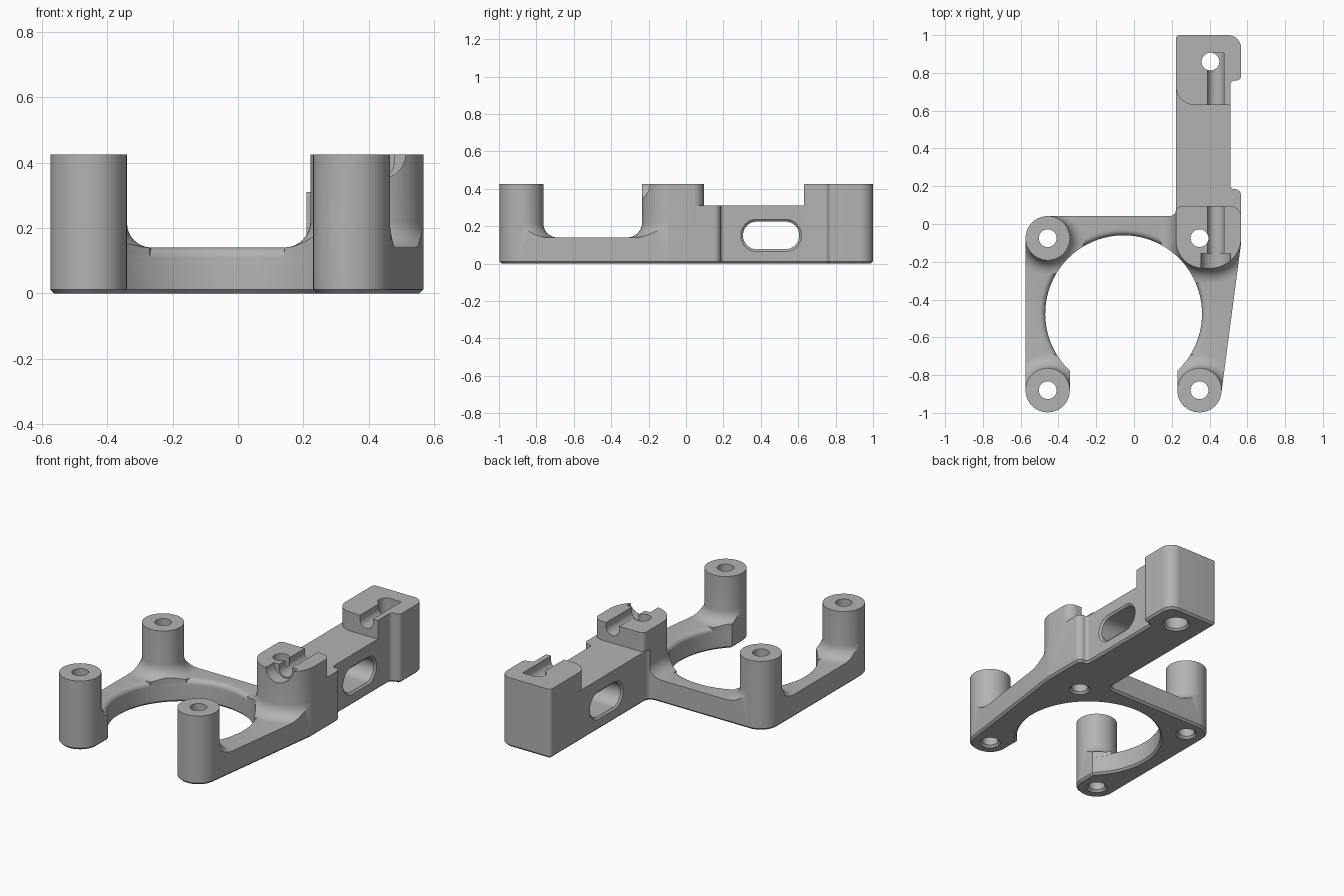
import bpy, bmesh
from math import sin, cos, tan, pi, sqrt, radians
from mathutils import Vector

cube = bpy.data.objects.get("Cube")
if cube:
    bpy.data.objects.remove(cube, do_unlink=True)

TOP, DECK, ARM = 0.425, 0.14, 0.31
RING, RING_R = (-0.055, -0.475), 0.415
POST_R, HOLE_R = 0.117, 0.047
POSTS = [(-0.457, -0.075), (-0.457, -0.88), (0.347, -0.88)]


def circle(c, r, n=64):
    return [Vector((c[0] + r * cos(2 * pi * i / n), c[1] + r * sin(2 * pi * i / n))) for i in range(n)]


def rounded(corners, steps=14):
    """Counterclockwise outline from (x, y, radius) corners."""
    out, n = [], len(corners)
    for i, (x, y, r) in enumerate(corners):
        p = Vector((x, y))
        if r == 0:
            out.append(p)
            continue
        a = (Vector(corners[i - 1][:2]) - p).normalized()
        b = (Vector(corners[(i + 1) % n][:2]) - p).normalized()
        half = a.angle(b) / 2
        centre = p + (a + b).normalized() * (r / sin(half))
        start = p + a * (r / tan(half)) - centre
        end = p + b * (r / tan(half)) - centre
        sweep = start.angle(end)
        for k in range(steps + 1):
            t = k / steps
            out.append(centre + (start * sin((1 - t) * sweep) + end * sin(t * sweep)) / sin(sweep))
    return out


def offset(pts, d):
    """Move a counterclockwise outline outward by d."""
    out, n = [], len(pts)
    for i, p in enumerate(pts):
        e1 = (p - pts[i - 1]).normalized()
        e2 = (pts[(i + 1) % n] - p).normalized()
        n1, n2 = Vector((e1.y, -e1.x)), Vector((e2.y, -e2.x))
        out.append(p + (n1 + n2) * (d / (1 + n1.dot(n2))))
    return out


def loft(name, rings, axis="z"):
    """Closed solid through rings of (outline, height) along an axis."""
    place = {"z": lambda u, v, w: (u, v, w), "x": lambda u, v, w: (w, u, v),
             "y": lambda u, v, w: (u, w, v)}[axis]
    bm = bmesh.new()
    loops = [[bm.verts.new(place(p.x, p.y, w)) for p in pts] for pts, w in rings]
    n = len(loops[0])
    for lo, hi in zip(loops, loops[1:]):
        for i in range(n):
            j = (i + 1) % n
            bm.faces.new((lo[i], lo[j], hi[j], hi[i]))
    bm.faces.new(loops[0][::-1])
    bm.faces.new(loops[-1])
    bmesh.ops.recalc_face_normals(bm, faces=bm.faces)
    mesh = bpy.data.meshes.new(name)
    bm.to_mesh(mesh)
    bm.free()
    ob = bpy.data.objects.new(name, mesh)
    bpy.context.collection.objects.link(ob)
    return ob


def combine(target, tool, operation):
    """Apply a boolean and discard the tool."""
    tool.hide_render = True
    mod = target.modifiers.new("join", "BOOLEAN")
    mod.operation, mod.solver, mod.object = operation, "EXACT", tool
    bpy.context.view_layer.objects.active = target
    bpy.ops.object.modifier_apply(modifier=mod.name)
    bpy.data.objects.remove(tool, do_unlink=True)


def flared(name, outline, r):
    """Upright column with a concave fillet where it meets the deck."""
    rings = [(offset(outline, r), DECK - 0.025)]
    for k in range(9):
        a = pi / 2 * k / 8
        rings.append((offset(outline, r * (1 - sin(a))), DECK + r * (1 - cos(a))))
    rings.append((outline, 0.5))
    return loft(name, rings)


def box(x0, x1, y0, y1):
    return rounded([(x0, y0, 0), (x1, y0, 0), (x1, y1, 0), (x0, y1, 0)])


# Plan outline of the whole bracket: open ring frame plus arm
arc_end = math_a = math_b = None
horn_dx = 0.285
drop = -sqrt(RING_R ** 2 - horn_dx ** 2)
a0 = Vector((1, 0)).angle_signed(Vector((horn_dx, drop)))
a0 = -abs(a0)
a1 = pi - a0
inner = [(RING[0] + RING_R * cos(a1 + (a0 - a1) * k / 90),
          RING[1] + RING_R * sin(a1 + (a0 - a1) * k / 90), 0) for k in range(91)]
outline = rounded([
    (0.23, -0.997, 0.115), (0.449, -0.997, 0.115), (0.567, -0.1, 0.05),
    (0.567, 0.185, 0.035), (0.51, 0.185, 0.02), (0.51, 0.76, 0.025),
    (0.567, 0.76, 0.025), (0.567, 1.0, 0.07), (0.222, 1.0, 0.02),
    (0.222, 0.042, 0.035), (-0.574, 0.042, 0.117),
    (-0.574, -0.997, 0.116), (-0.34, -0.997, 0.116)] + inner)
bracket = loft("bracket", [(offset(outline, -0.012), 0), (outline, 0.012), (outline, TOP)])

# Height envelope: deck with a rounded inner rim
envelope = loft("envelope", [(box(-0.8, 0.8, -1.2, 1.25), -0.1), (box(-0.8, 0.8, -1.2, 1.25), DECK)])
rim = 0.03
bowl = [(circle(RING, RING_R - 0.02, 96), -0.2), (circle(RING, RING_R - 0.02, 96), DECK - rim - 0.01)]
for k in range(8):
    a = pi / 2 * k / 7
    bowl.append((circle(RING, RING_R + rim * (1 - cos(a)), 96), DECK - rim + rim * sin(a)))
bowl.append((circle(RING, RING_R + rim, 96), 0.3))
combine(envelope, loft("rim_cutter", bowl), "DIFFERENCE")

# Arm and its two raised clamp blocks
combine(envelope, loft("arm", [(box(0.2, 0.7, 0.05, 1.2), 0.02), (box(0.2, 0.7, 0.05, 1.2), ARM)]), "UNION")
near = rounded([(0.2215, -0.235, 0.148), (0.568, -0.235, 0.165), (0.568, 0.095, 0.06), (0.2215, 0.095, 0.03)])
combine(envelope, flared("near_block", near, 0.08), "UNION")
far = rounded([(0.2215, 0.63, 0.1), (0.7, 0.63, 0), (0.7, 1.1, 0), (0.2215, 1.1, 0)])
combine(envelope, loft("far_block", [(far, 0.05), (far, 0.5)]), "UNION")

# Posts
for c in POSTS:
    combine(envelope, flared("post", circle(c, POST_R + 0.0005), 0.075), "UNION")
combine(bracket, envelope, "INTERSECT")

# Screw holes, chamfered underneath
for c in POSTS + [(0.347, -0.075)]:
    combine(bracket, loft("hole_cutter", [
        (circle(c, 0.062, 40), -0.002), (circle(c, HOLE_R, 40), 0.013), (circle(c, HOLE_R, 40), 0.6)]), "DIFFERENCE")
c = (0.405, 0.86)
combine(bracket, loft("deep_hole_cutter", [
    (circle(c, 0.08, 40), -0.002), (circle(c, 0.068, 40), 0.012), (circle(c, 0.068, 40), 0.1),
    (circle(c, HOLE_R, 40), 0.101), (circle(c, HOLE_R, 40), 0.6)]), "DIFFERENCE")

# Long opening through the arm, with chamfered rims
slot = rounded([(0.305, 0.077, 0.073), (0.605, 0.077, 0.073), (0.605, 0.225, 0.073), (0.305, 0.225, 0.073)])
wide = offset(slot, 0.012)
combine(bracket, loft("slot_cutter", [(wide, 0.1), (wide, 0.222), (slot, 0.232), (slot, 0.5),
                                      (wide, 0.51), (wide, 0.6)], "x"), "DIFFERENCE")


# Round-bottomed rod grooves in the block tops, and the wider head recess
def groove(x, half, bottom, y0, y1):
    r = half * 0.98
    u = rounded([(x - half, bottom, r), (x + half, bottom, r), (x + half, 0.6, 0), (x - half, 0.6, 0)])
    combine(bracket, loft("groove_cutter", [(u, y0), (u, y1)], "y"), "DIFFERENCE")


groove(0.433, 0.044, 0.356, 0.55, 0.905)
groove(0.433, 0.044, 0.356, -0.17, 0.2)
groove(0.433, 0.079, 0.35, -0.4, -0.156)

# Single grey finish, smooth with sharp edges kept
grey = bpy.data.materials.new("plain grey")
grey.use_nodes = True
colour = (0.45, 0.45, 0.45, 1)
grey.diffuse_color = colour
grey.node_tree.nodes["Principled BSDF"].inputs["Base Color"].default_value = colour
bracket.data.materials.clear()
bracket.data.materials.append(grey)
for poly in bracket.data.polygons:
    poly.material_index = 0
bpy.ops.object.select_all(action="DESELECT")
bracket.select_set(True)
bpy.context.view_layer.objects.active = bracket
bpy.ops.object.shade_smooth_by_angle(angle=radians(30))
